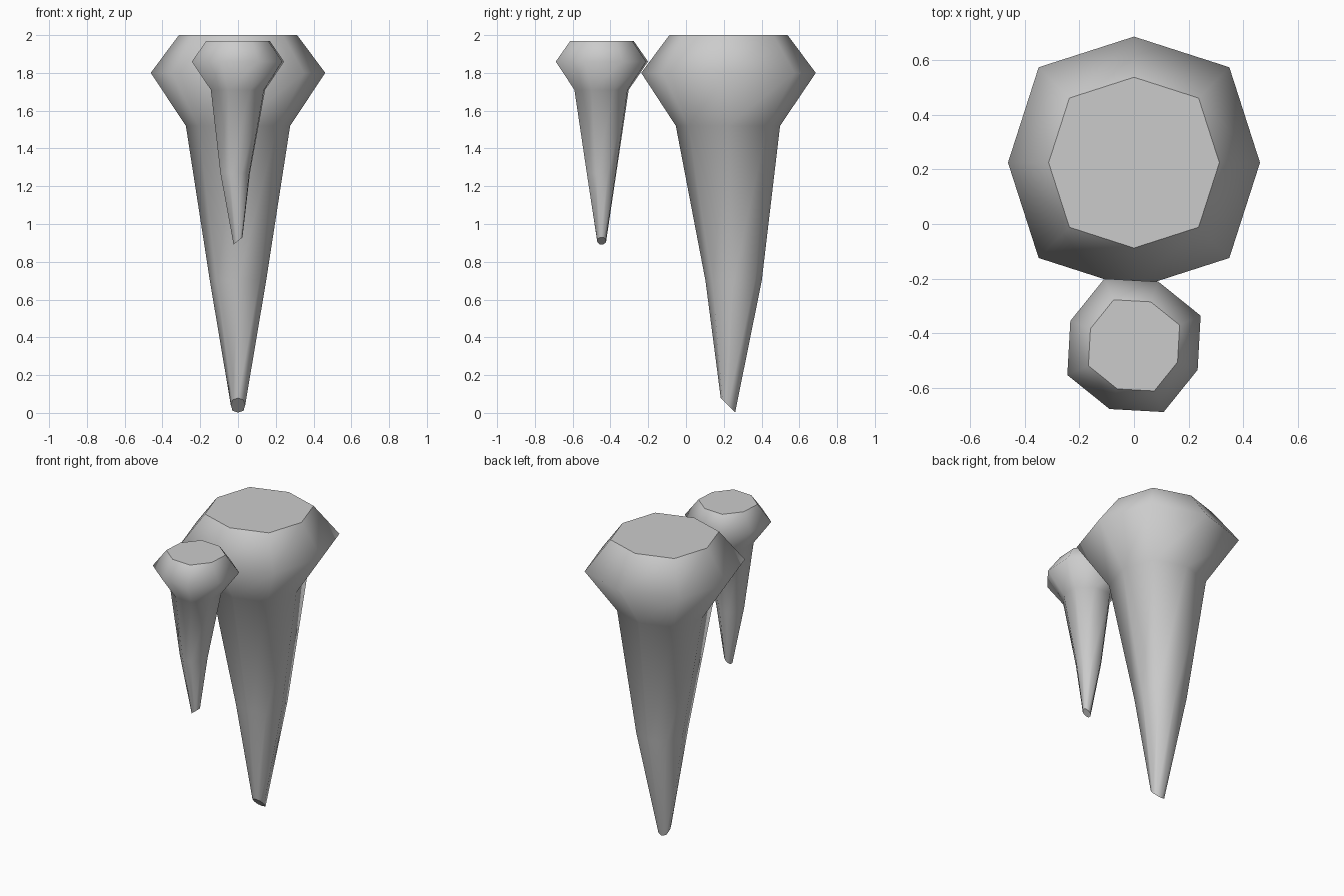
import bpy, bmesh, math

if "Cube" in bpy.data.objects:
    bpy.data.objects.remove(bpy.data.objects["Cube"])


def stalactite(name, rings, turn):
    """Loft of eight-sided rings: (x, y, z, radius, tilt_x, tilt_y)."""
    bm = bmesh.new()
    loops = []
    for cx, cy, cz, r, tx, ty in rings:
        loop = []
        for i in range(8):
            a = math.radians(turn + 45 * i)
            rr = r * (1.07 if i % 2 else 1.0)   # slightly squared octagon
            dx, dy = rr * math.cos(a), rr * math.sin(a)
            loop.append(bm.verts.new((cx + dx, cy + dy, cz + tx * dx + ty * dy)))
        loops.append(loop)
    for low, high in zip(loops, loops[1:]):
        for i in range(8):
            j = (i + 1) % 8
            bm.faces.new((low[i], low[j], high[j], high[i])).smooth = True
    # flat caps
    bm.faces.new(loops[-1])
    bm.faces.new(loops[0][::-1])
    bmesh.ops.recalc_face_normals(bm, faces=bm.faces)
    mesh = bpy.data.meshes.new(name)
    bm.to_mesh(mesh)
    bm.free()
    obj = bpy.data.objects.new(name, mesh)
    bpy.context.collection.objects.link(obj)
    return obj


# Large spike with slanted tip
stalactite("large_stalactite", [
    (0, 0.222, 0.04, 0.038, 0, -1.0),
    (0, 0.252, 0.70, 0.149, 0, 0),
    (0, 0.222, 1.52, 0.276, 0, 0),
    (0, 0.225, 1.80, 0.462, 0, 0),
    (0, 0.225, 2.00, 0.313, 0, 0),
], 0)

# Small spike, turned about its axis
stalactite("small_stalactite", [
    (0, -0.447, 0.91, 0.024, 0.8, 0),
    (-0.015, -0.447, 1.27, 0.080, 0, 0),
    (0, -0.447, 1.71, 0.147, 0, 0),
    (0, -0.445, 1.86, 0.250, 0, 0),
    (0, -0.445, 1.97, 0.171, 0, 0),
], -21)
